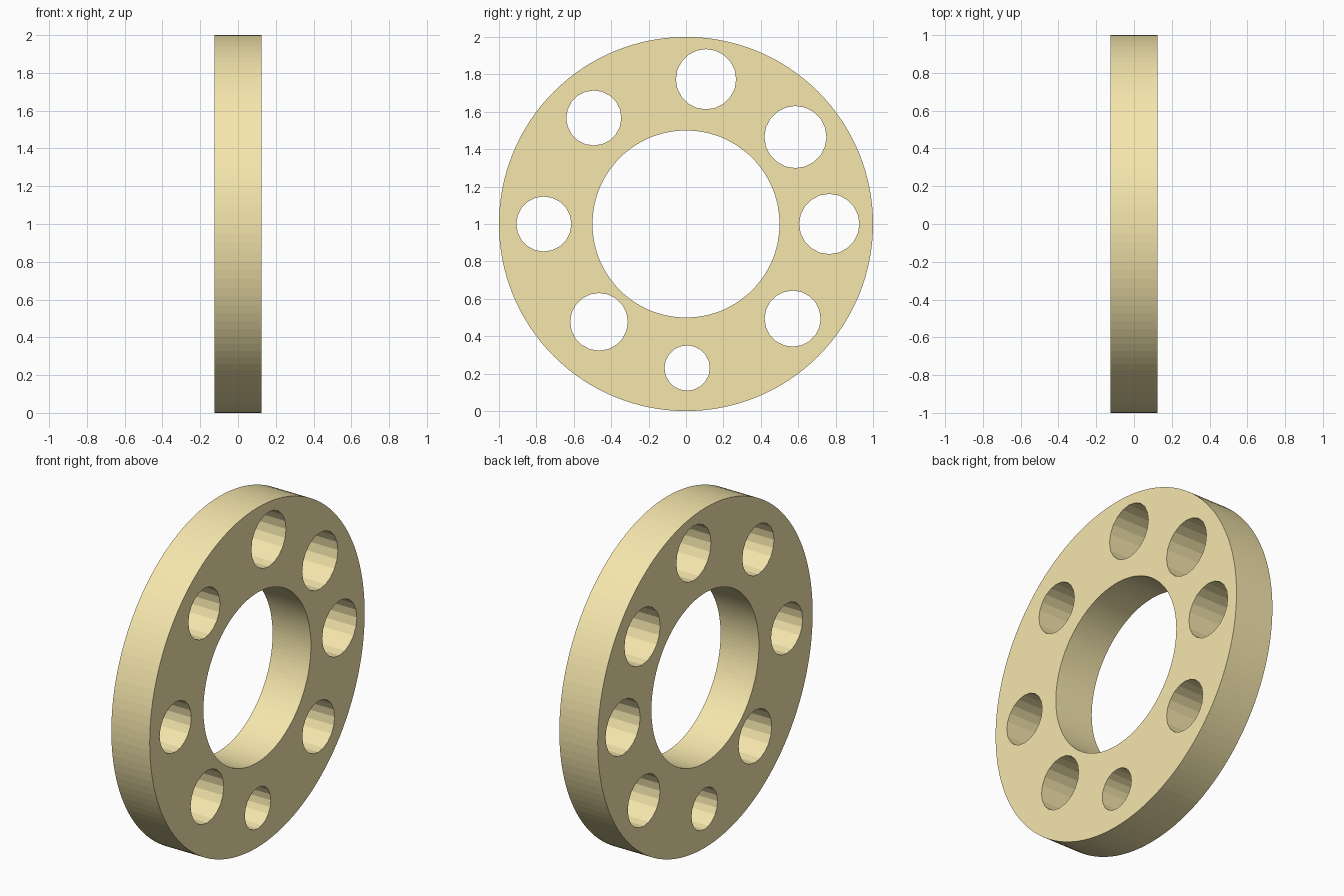
import bpy, bmesh, math
from mathutils import Matrix

if "Cube" in bpy.data.objects:
    bpy.data.objects.remove(bpy.data.objects["Cube"])

HALF = 0.125          # half thickness along x
OUTER, INNER = 1.0, 0.5
SEGMENTS = 128

# round holes: y, z, radius
HOLES = [(0.107, 1.774, 0.161), (0.585, 1.465, 0.166), (0.766, 1.0, 0.161),
         (0.57, 0.494, 0.15), (0.006, 0.230, 0.121), (-0.465, 0.477, 0.154),
         (-0.76, 1.0, 0.147), (-0.493, 1.567, 0.147)]


def make_object(name, bm):
    mesh = bpy.data.meshes.new(name)
    bmesh.ops.recalc_face_normals(bm, faces=bm.faces)
    bm.to_mesh(mesh)
    bm.free()
    obj = bpy.data.objects.new(name, mesh)
    bpy.context.collection.objects.link(obj)
    return obj


# flat ring: rectangular profile swept around the x axis
bm = bmesh.new()
profile = [(-HALF, INNER), (HALF, INNER), (HALF, OUTER), (-HALF, OUTER)]
loops = []
for i in range(SEGMENTS):
    a = 2 * math.pi * i / SEGMENTS
    loops.append([bm.verts.new((x, r * math.cos(a), 1 + r * math.sin(a)))
                  for x, r in profile])
for i, here in enumerate(loops):
    nxt = loops[(i + 1) % SEGMENTS]
    for j in range(4):
        k = (j + 1) % 4
        bm.faces.new((here[j], here[k], nxt[k], nxt[j]))
ring = make_object("ring", bm)

# straight holes drilled through the ring
bm = bmesh.new()
for y, z, r in HOLES:
    bmesh.ops.create_cone(bm, cap_ends=True, segments=20, radius1=r, radius2=r, depth=0.5,
                          matrix=Matrix.Translation((0, y, z)) @ Matrix.Rotation(math.pi / 2, 4, 'Y'))
cutter = make_object("hole_cutter", bm)
cutter.hide_render = True

mod = ring.modifiers.new("holes", 'BOOLEAN')
mod.operation = 'DIFFERENCE'
mod.solver = 'EXACT'
mod.object = cutter
bpy.context.view_layer.objects.active = ring
ring.select_set(True)
bpy.ops.object.modifier_apply(modifier=mod.name)
bpy.data.objects.remove(cutter, do_unlink=True)

# pale tan colour
mat = bpy.data.materials.new("tan")
mat.diffuse_color = (0.92, 0.80, 0.42, 1)
mat.use_nodes = True
mat.node_tree.nodes["Principled BSDF"].inputs["Base Color"].default_value = mat.diffuse_color
ring.data.materials.clear()
ring.data.materials.append(mat)
